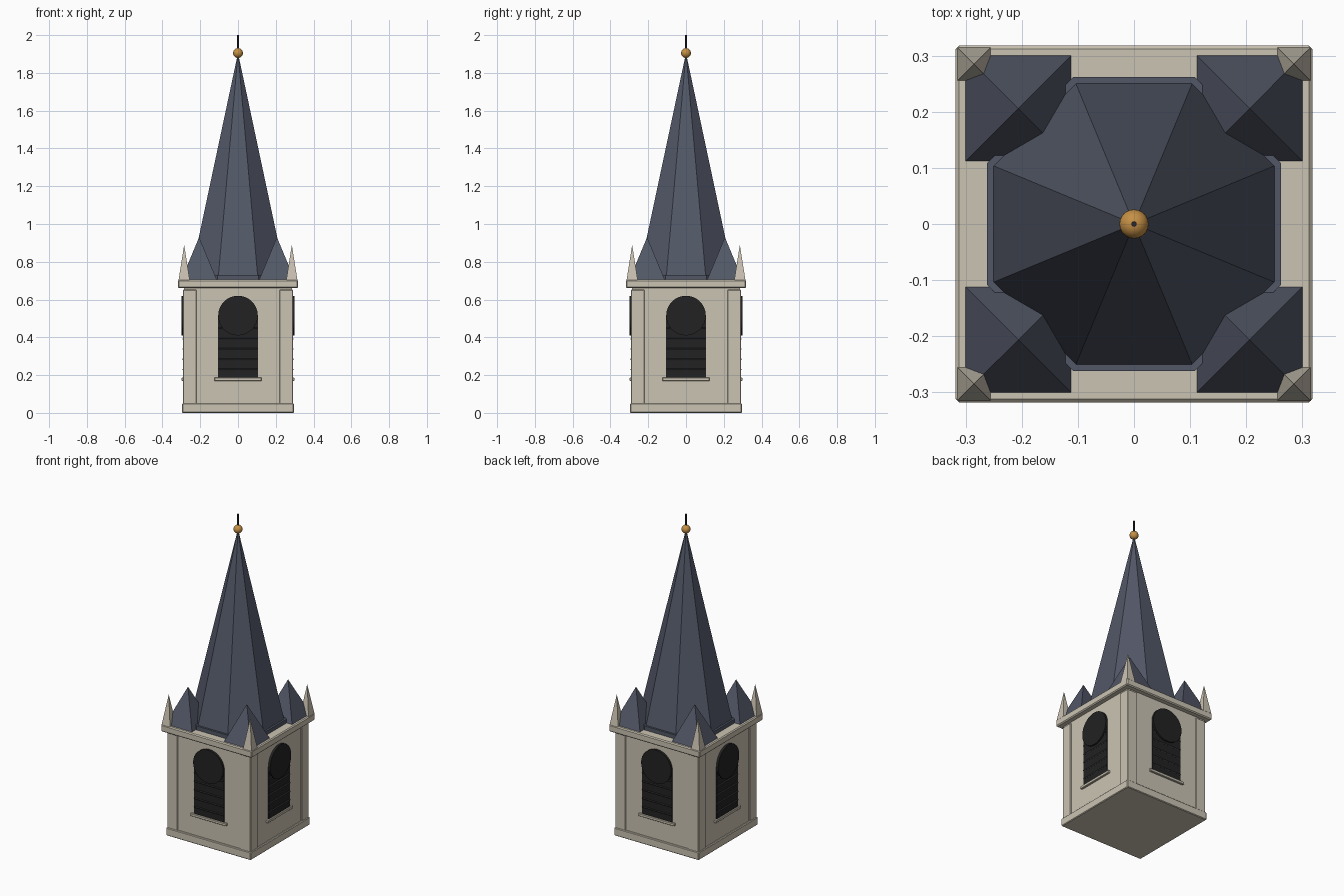
import bpy, math
from mathutils import Matrix

if "Cube" in bpy.data.objects:
    bpy.data.objects.remove(bpy.data.objects["Cube"])


def mat(name, c):
    m = bpy.data.materials.new(name)
    m.diffuse_color = (*c, 1)
    m.use_nodes = True
    m.node_tree.nodes["Principled BSDF"].inputs["Base Color"].default_value = m.diffuse_color
    return m


STONE = mat("pale_stone", (0.60, 0.55, 0.45))
SLATE = mat("blue_slate", (0.085, 0.097, 0.135))
DARK = mat("dark_opening", (0.016, 0.016, 0.016))
LOUVRE = mat("louvre_grey", (0.026, 0.028, 0.032))
GOLD = mat("gold", (0.56, 0.28, 0.06))
IRON = mat("dark_iron", (0.02, 0.02, 0.024))


def finish(name, m, bevel=0):
    o = bpy.context.object
    o.name = name
    bpy.ops.object.transform_apply(location=True, rotation=True, scale=True)
    o.data.materials.append(m)
    if bevel:
        b = o.modifiers.new("bevel", 'BEVEL')
        b.width = bevel
        b.segments = 1
    return o


def box(name, x, y, z, m, bevel=0):
    bpy.ops.mesh.primitive_cube_add(size=1, location=[(a + b) / 2 for a, b in (x, y, z)])
    bpy.context.object.scale = [b - a for a, b in (x, y, z)]
    return finish(name, m, bevel)


def cone(name, n, r1, r2, z0, z1, m, xy=(0, 0), turn=0.0):
    bpy.ops.mesh.primitive_cone_add(vertices=n, radius1=r1, radius2=r2, depth=z1 - z0,
                                    location=(*xy, (z0 + z1) / 2), rotation=(0, 0, turn))
    return finish(name, m)


# Tower body, plinth and cornice
box("tower_body", (-.285, .285), (-.285, .285), (.01, .67), STONE)
box("plinth", (-.296, .296), (-.296, .296), (0, .05), STONE, .004)
box("cornice", (-.318, .318), (-.318, .318), (.66, .705), STONE, .006)

# Corner piers, pinnacles and broach pyramids
S2 = math.sqrt(2)
for sx in (-1, 1):
    for sy in (-1, 1):
        x, y = (sorted((s * .22, s * .291)) for s in (sx, sy))
        box("corner_pier", x, y, (.03, .652), STONE, .003)
        cone("corner_pinnacle", 4, .03 * S2, 0, .70, .89, STONE, (sx * .285, sy * .285), math.pi / 4)
        cone("corner_broach", 4, .096 * S2, 0, .70, .93, SLATE, (sx * .206, sy * .206), math.pi / 4)

# Belfry opening with louvres on each side
for i in range(4):
    parts = [box("opening_panel", (-.105, .105), (-.289, -.27), (.185, .515), DARK)]
    bpy.ops.mesh.primitive_cylinder_add(vertices=32, radius=.105, depth=.03,
                                        location=(0, -.284, .515), rotation=(math.pi / 2, 0, 0))
    parts.append(finish("opening_arch", DARK))
    for k in range(5):
        z = .232 + k * .054
        s = box("louvre_slat", (-.103, .103), (-.008, .008), (-.004, .004), LOUVRE)
        s.data.transform(Matrix.Translation((0, -.286, z)) @ Matrix.Rotation(math.radians(30), 4, 'X'))
        parts.append(s)
    parts.append(box("window_sill", (-.125, .125), (-.298, -.27), (.17, .187), STONE, .002))
    for p in parts:
        p.data.transform(Matrix.Rotation(i * math.pi / 2, 4, 'Z'))

# Octagonal spire on a low skirt
C8 = math.cos(math.pi / 8)
cone("spire_skirt", 8, .262 / C8, .262 / C8, .70, .73, SLATE, turn=math.pi / 8)
cone("spire", 8, .25 / C8, 0, .73, 1.905, SLATE, turn=math.pi / 8)

# Finial ball and rod
cone("finial_rod", 8, .005, .005, 1.86, 2.0, IRON)
bpy.ops.mesh.primitive_uv_sphere_add(segments=24, ring_count=14, radius=.026, location=(0, 0, 1.905))
finish("finial_ball", GOLD)
bpy.ops.object.shade_smooth()
